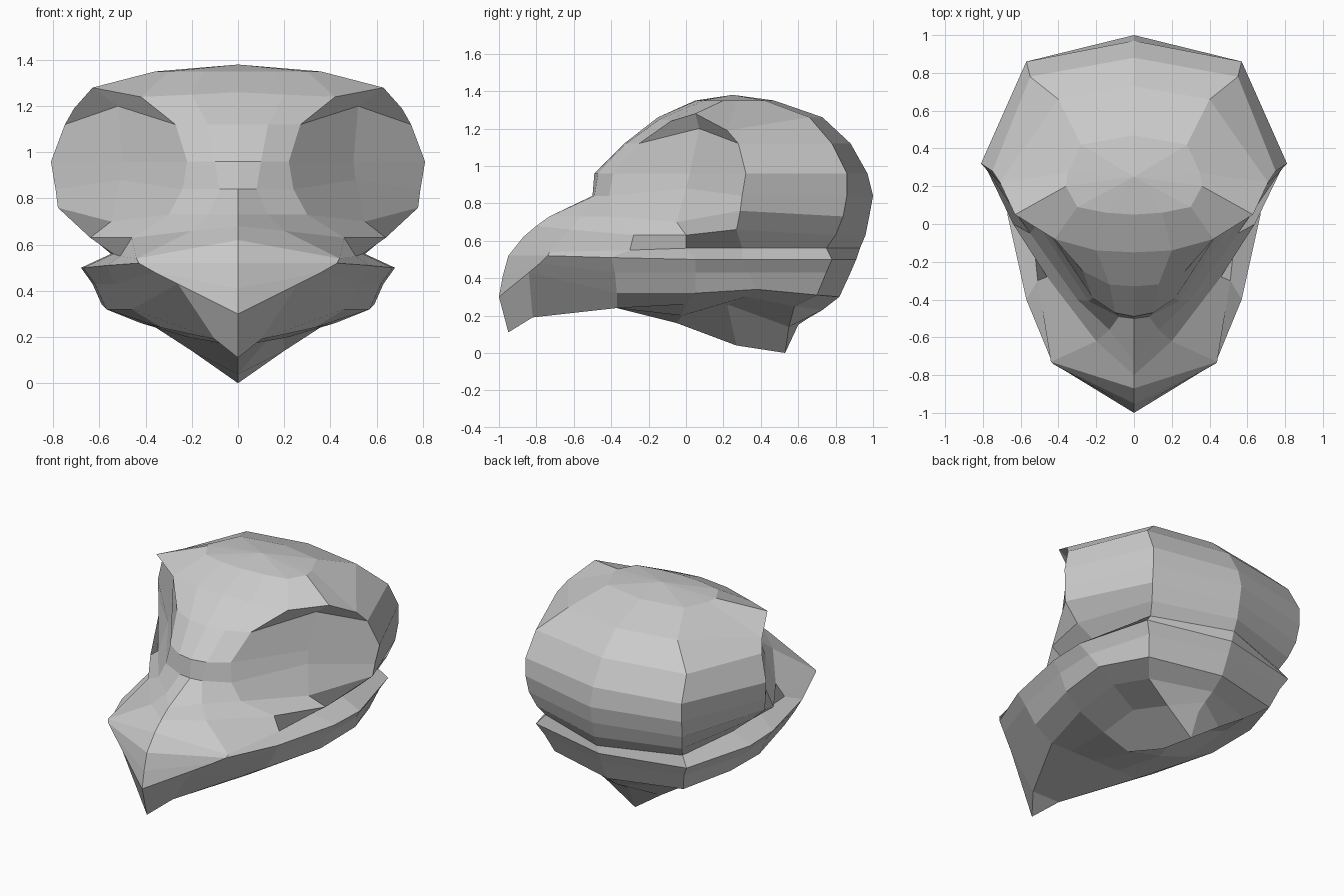
import bpy, bmesh


def shell(name, rings):
    """Skin half-rings (front to back, listed bottom to top) and mirror them."""
    bm = bmesh.new()
    rows = []
    for z, pts in rings:
        # a point without its own height takes the ring's height
        rows.append([bm.verts.new(p if len(p) == 3 else (*p, z)) for p in pts])
    for low, high in zip(rows, rows[1:]):
        for i in range(len(low) - 1):
            bm.faces.new((low[i], low[i + 1], high[i + 1], high[i]))
    bmesh.ops.remove_doubles(bm, verts=bm.verts, dist=0.0005)
    bmesh.ops.dissolve_degenerate(bm, edges=bm.edges, dist=0.0005)
    mesh = bpy.data.meshes.new(name)
    bm.to_mesh(mesh)
    bm.free()
    ob = bpy.data.objects.new(name, mesh)
    bpy.context.collection.objects.link(ob)
    mirror = ob.modifiers.new("mirror", 'MIRROR')
    mirror.use_axis[0] = True
    mirror.use_clip = True
    return ob


# Shared seams between the parts
eye_base = (0.73, [(0, -.73), (.13, -.56), (.30, -.40), (.55, -.05, .70),
                   (.78, .29, .76), (.56, .84), (0, .98)])
lip = (0.50, [(0, -.95, .52), (.43, -.74, .52), (.57, -.40, .51), (.67, .05),
              (.68, .30), (.55, .78), (0, .91)])

# Domed skull with shallow eye sockets (fourth point of each ring)
shell("cranium", [
    eye_base,
    (0.84, [(0, -.50), (.08, -.49), (.24, -.41), (.51, 0, .88),
            (.79, .30), (.57, .86), (0, 1.0)]),
    (0.96, [(0, -.49), (.10, -.47), (.22, -.39), (.50, .02),
            (.81, .32), (.57, .86), (0, .97)]),
    (1.12, [(0, -.33), (.13, -.32), (.27, -.25), (.52, .07, 1.20),
            (.75, .28), (.55, .78), (0, .88)]),
    (1.26, [(0, -.15), (.20, -.14, 1.25), (.42, -.08, 1.24), (.63, .05, 1.28),
            (.71, .22, 1.19), (.40, .66), (0, .73)]),
    (1.35, [(0, .05), (.15, .06), (.30, .09), (.36, .20),
            (.35, .27), (.28, .42), (0, .47)]),
    (1.38, [(0, .25)] * 7),
])

# Snout, cheeks and the groove above the lip
shell("upper_beak", [
    lip,
    (0.56, [(0, -.87, .62), (.44, -.73, .54), (.51, -.30, .55), (.54, 0),
            (.55, .30), (.50, .75), (0, .93)]),
    (0.63, [(0, -.80, .68), (.20, -.62, .66), (.46, -.28), (.64, 0),
            (.67, .27, .66), (.53, .80), (0, .96)]),
    eye_base,
])

# Chin, jaw sides, throat hollows and the keel with its rear spike
shell("lower_jaw", [
    (0.0, [(0, -.95, .11), (0, -.82, .19), (0, -.37, .24), (0, -.05, .16),
           (0, .27, .04), (0, .53, 0), (0, .60, .15)]),
    (0.2, [(0, -.95, .11), (.05, -.82, .19), (.18, -.37, .24), (.22, -.02),
           (.19, .22, .26), (.20, .55, .14), (0, .66, .19)]),
    (0.25, [(0, -.95, .11), (.10, -.82, .19), (.33, -.37, .24), (.42, 0, .26),
            (.43, .32, .30), (.37, .58, .25), (0, .73, .23)]),
    (0.32, [(0, -1.0, .30), (.26, -.84, .43), (.46, -.37), (.57, .05),
            (.59, .38, .34), (.47, .70, .31), (0, .82, .30)]),
    (0.43, [(0, -.98, .41), (.36, -.78, .48), (.53, -.38), (.62, .05),
            (.63, .33), (.51, .75), (0, .88)]),
    lip,
])
